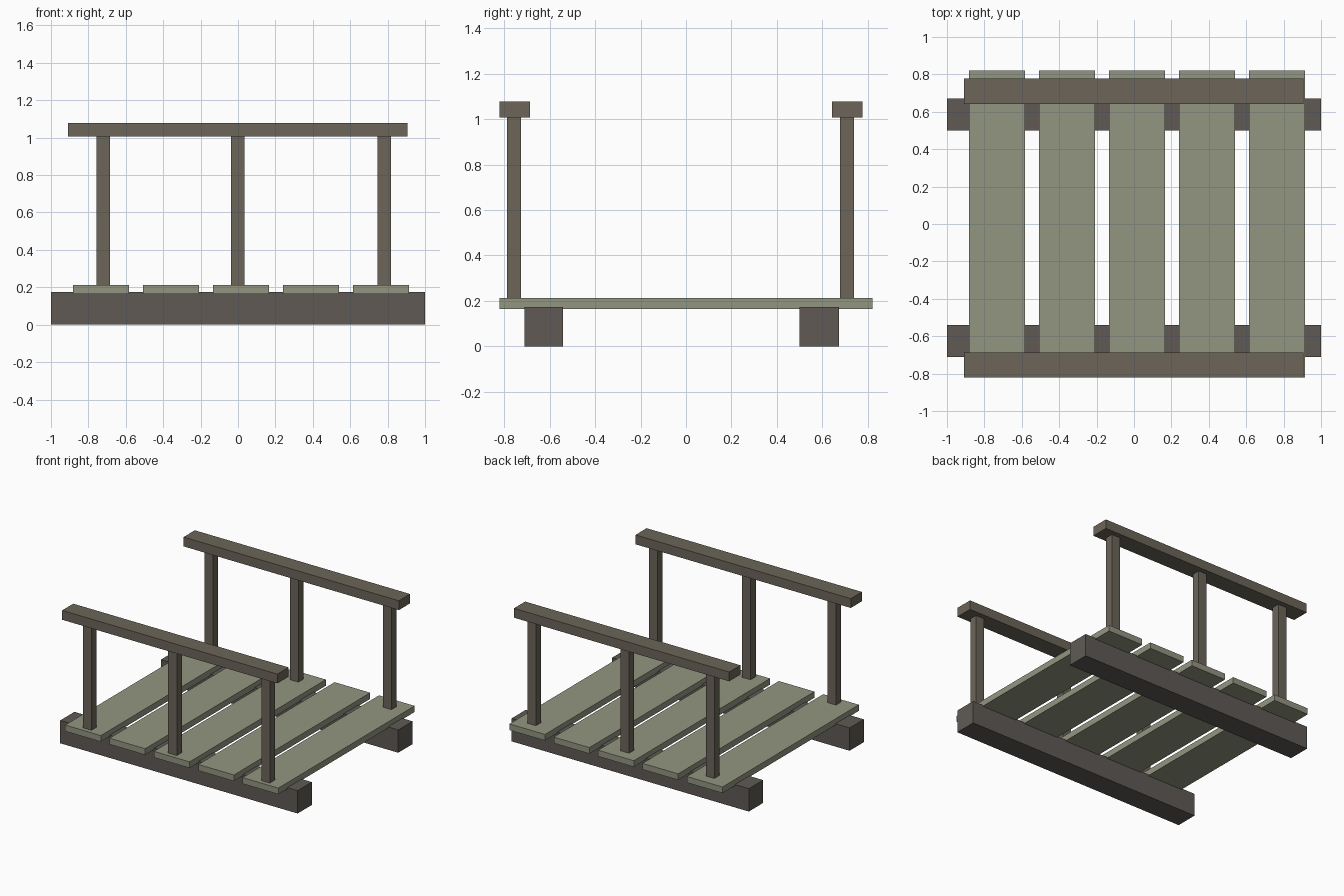
import bpy

if "Cube" in bpy.data.objects:
    bpy.data.objects.remove(bpy.data.objects["Cube"])


def material(name, rgb):
    m = bpy.data.materials.new(name)
    m.diffuse_color = (*rgb, 1)
    m.use_nodes = True
    m.node_tree.nodes["Principled BSDF"].inputs["Base Color"].default_value = m.diffuse_color
    return m


BEAM = material("dark_wood", (0.115, 0.102, 0.09))
PLANK = material("weathered_wood", (0.29, 0.30, 0.22))
RAIL = material("brown_wood", (0.15, 0.13, 0.10))


def box(name, x, y, z, mat):
    """Box from (min, max) ranges on each axis."""
    bpy.ops.mesh.primitive_cube_add(size=1, location=[(a + b) / 2 for a, b in (x, y, z)])
    ob = bpy.context.object
    ob.name = name
    ob.scale = [b - a for a, b in (x, y, z)]
    bpy.ops.object.transform_apply(location=False, rotation=False, scale=True)
    ob.data.materials.append(mat)
    return ob


DECK_TOP, RAIL_BOTTOM = 0.212, 1.007

# Deck planks laid across the beams, slightly let into them
for i in range(5):
    x = -0.882 + i * 0.374
    box(f"plank_{i + 1}", (x, x + 0.3), (-0.82, 0.82), (0.165, DECK_TOP), PLANK)

# Each side: support beam, handrail and three posts
sides = {
    "front": dict(beam=(-0.711, -0.54), rail=(-0.82, -0.686), post=(-0.787, -0.725)),
    "back": dict(beam=(0.5, 0.672), rail=(0.642, 0.777), post=(0.677, 0.739)),
}
for side, y in sides.items():
    box(f"{side}_beam", (-1, 1), y["beam"], (0, 0.174), BEAM)
    box(f"{side}_handrail", (-0.908, 0.906), y["rail"], (RAIL_BOTTOM, 1.078), RAIL)
    for i, x in enumerate((-0.72, -0.001, 0.783)):
        box(f"{side}_post_{i + 1}", (x - 0.036, x + 0.036), y["post"],
            (DECK_TOP, RAIL_BOTTOM), RAIL)
